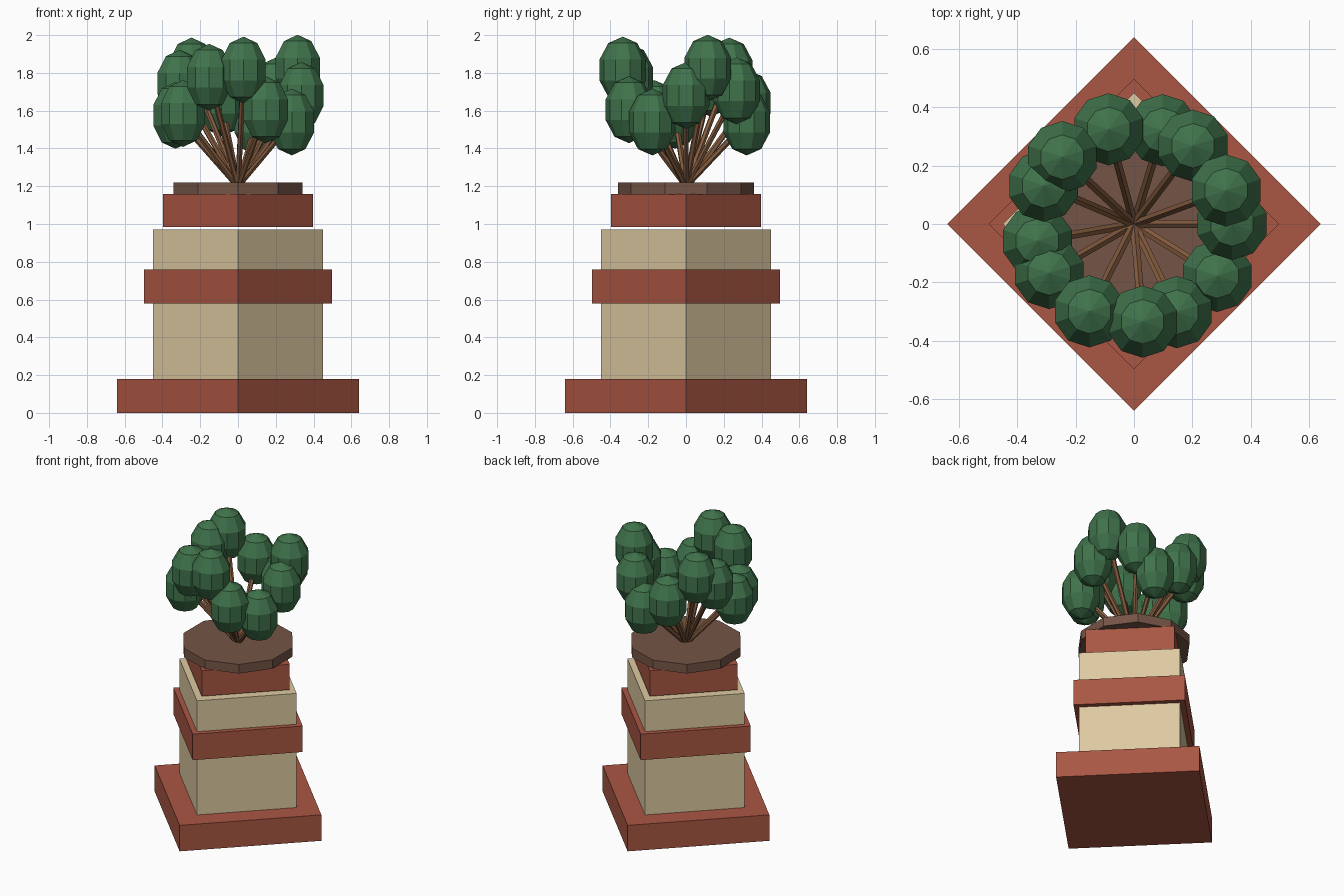
import bpy
import math
from mathutils import Vector

if "Cube" in bpy.data.objects:
    bpy.data.objects.remove(bpy.data.objects["Cube"], do_unlink=True)


def material(name, rgb):
    mat = bpy.data.materials.new(name)
    mat.use_nodes = True
    colour = (*rgb, 1.0)
    mat.diffuse_color = colour
    mat.node_tree.nodes["Principled BSDF"].inputs["Base Color"].default_value = colour
    return mat


brick = material("brick_red", (0.40, 0.093, 0.055))
stone = material("sandstone", (0.73, 0.59, 0.36))
earth = material("dark_earth", (0.178, 0.089, 0.061))
bark = material("bark_brown", (0.24, 0.11, 0.05))
leaf = material("leaf_green", (0.05, 0.17, 0.07))


def finish(name, mat):
    obj = bpy.context.object
    obj.name = name
    obj.data.materials.append(mat)
    return obj


def prism(name, sides, radius, bottom, top, mat):
    bpy.ops.mesh.primitive_cylinder_add(
        vertices=sides, radius=radius, depth=top - bottom,
        location=(0, 0, (bottom + top) / 2))
    return finish(name, mat)


def branch(name, start, end, mat):
    direction = end - start
    bpy.ops.mesh.primitive_cylinder_add(
        vertices=6, radius=0.016, depth=direction.length,
        location=(start + end) / 2,
        rotation=direction.to_track_quat("Z", "Y").to_euler())
    return finish(name, mat)


def foliage(name, centre, mat):
    bpy.ops.mesh.primitive_uv_sphere_add(
        segments=10, ring_count=5, radius=0.13, location=centre)
    bpy.context.object.scale.z = 1.36
    return finish(name, mat)


# Stepped pedestal, turned with its corners to the axes
prism("pedestal_base", 4, 0.64, 0.0, 0.18, brick)
prism("pedestal_body", 4, 0.45, 0.18, 0.972, stone)
prism("pedestal_band", 4, 0.497, 0.578, 0.758, brick)
prism("planter_block", 4, 0.397, 0.983, 1.16, brick)
prism("soil_disc", 10, 0.36, 1.157, 1.22, earth)

# Fan of branches, each ending in a leaf clump: (angle in degrees, height)
clumps = [
    (0, 1.68), (20, 1.825), (53, 1.705), (73, 1.54), (105, 1.64),
    (137, 1.81), (157, 1.745), (190, 1.575), (210, 1.585),
    (243, 1.777), (275, 1.815), (296, 1.605), (328, 1.54),
]
root = Vector((0, 0, 1.2))
for i, (angle, height) in enumerate(clumps, 1):
    a = math.radians(angle)
    tip = Vector((0.336 * math.cos(a), 0.336 * math.sin(a), height))
    branch(f"branch_{i}", root, tip, bark)
    foliage(f"leaf_clump_{i}", tip, leaf)
